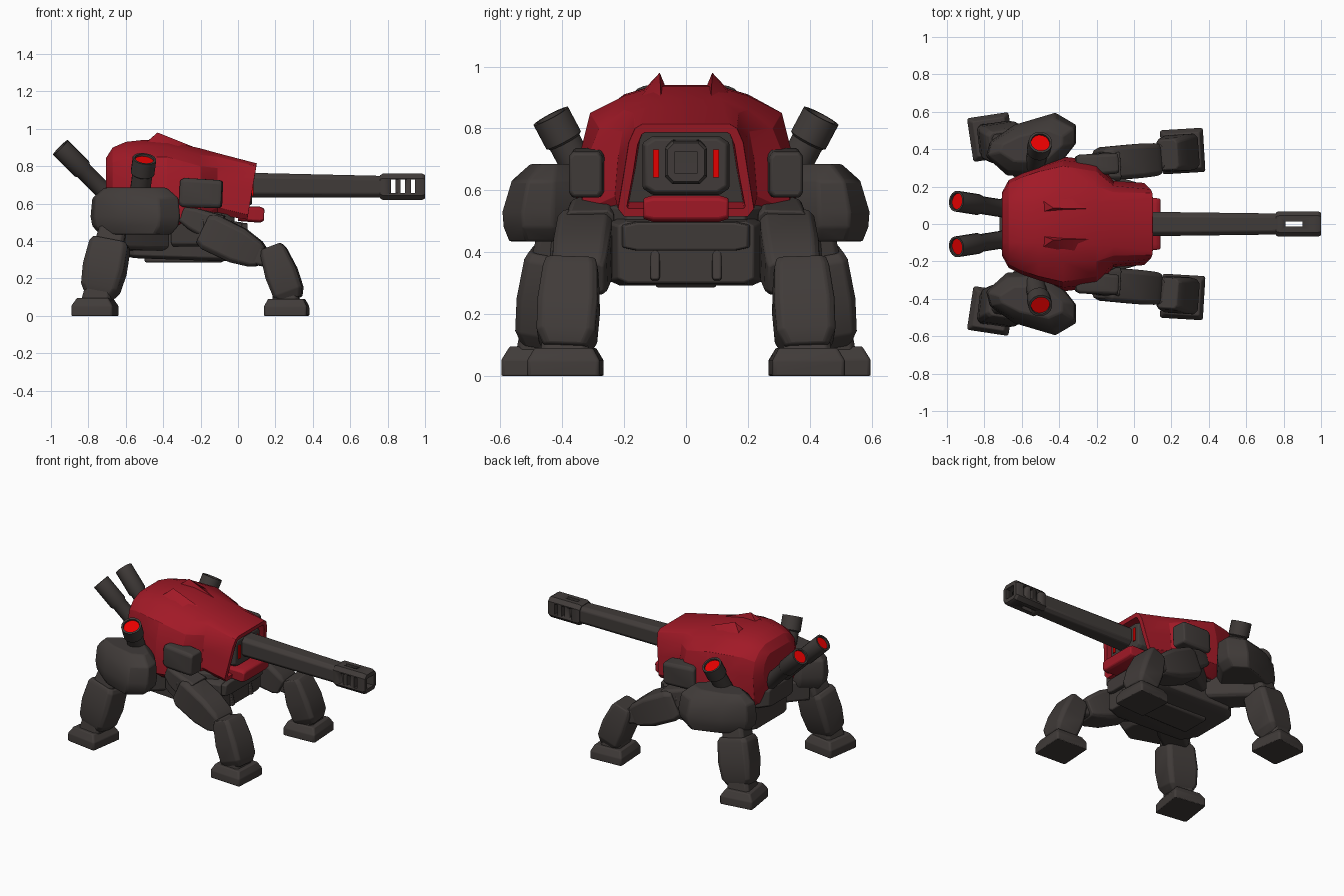
import bpy, bmesh, math
from mathutils import Vector

if "Cube" in bpy.data.objects:
    bpy.data.objects.remove(bpy.data.objects["Cube"])


def material(name, rgb):
    m = bpy.data.materials.new(name)
    m.diffuse_color = (*rgb, 1)
    m.use_nodes = True
    m.node_tree.nodes["Principled BSDF"].inputs["Base Color"].default_value = m.diffuse_color
    return m


RED = material("armour red", (0.36, 0.01, 0.02))
GREY = material("dark gunmetal", (0.052, 0.044, 0.041))
GLOW = material("glowing red", (1.0, 0.0, 0.0))


def finish(name, bm, mats, bevel=0.0):
    bmesh.ops.recalc_face_normals(bm, faces=bm.faces)
    mesh = bpy.data.meshes.new(name)
    bm.to_mesh(mesh)
    bm.free()
    for m in mats:
        mesh.materials.append(m)
    ob = bpy.data.objects.new(name, mesh)
    bpy.context.collection.objects.link(ob)
    bpy.ops.object.select_all(action='DESELECT')
    ob.select_set(True)
    bpy.context.view_layer.objects.active = ob
    if bevel:
        b = ob.modifiers.new("edge bevel", 'BEVEL')
        b.width, b.segments, b.limit_method, b.angle_limit = bevel, 2, 'ANGLE', math.radians(25)
    bpy.ops.object.shade_smooth_by_angle(angle=math.radians(32))
    return ob


def loft_bm(rings):
    bm = bmesh.new()
    vs = [[bm.verts.new(p) for p in r] for r in rings]
    n = len(vs[0])
    for a, b in zip(vs, vs[1:]):
        for i in range(n):
            bm.faces.new((a[i], a[(i + 1) % n], b[(i + 1) % n], b[i]))
    bm.faces.new(vs[0])
    bm.faces.new(vs[-1])
    return bm


def convex(name, pts, mat, bevel=0.01):
    bm = bmesh.new()
    for p in pts:
        bm.verts.new(p)
    r = bmesh.ops.convex_hull(bm, input=bm.verts)
    junk = [g for g in r["geom_interior"] if isinstance(g, bmesh.types.BMVert)]
    bmesh.ops.delete(bm, geom=junk, context='VERTS')
    bmesh.ops.dissolve_limit(bm, angle_limit=0.02, verts=bm.verts, edges=bm.edges)
    return finish(name, bm, [mat], bevel)


def box(name, lo, hi, mat, bevel=0.01):
    return convex(name, [(x, y, z) for x in (lo[0], hi[0]) for y in (lo[1], hi[1])
                         for z in (lo[2], hi[2])], mat, bevel)


def limb(name, p0, p1, stations, yaw=0.0, mat=GREY, bevel=0.006, c=0.78):
    """Chamfered box along p0-p1; stations are (t, half width, half depth)."""
    p0, p1 = Vector(p0), Vector(p1)
    d = (p1 - p0).normalized()
    side = Vector((-math.sin(yaw), math.cos(yaw), 0))
    side = (side - d * side.dot(d)).normalized()
    up = d.cross(side)
    oct8 = [(1, -c), (1, c), (c, 1), (-c, 1), (-1, c), (-1, -c), (-c, -1), (c, -1)]
    rings = [[p0.lerp(p1, t) + side * (a * w) + up * (b * h) for a, b in oct8]
             for t, w, h in stations]
    return finish(name, loft_bm(rings), [mat], bevel)


def tube(name, p0, p1, r, sides=16):
    """Pipe with a raised collar and a glowing recessed mouth."""
    p0, p1 = Vector(p0), Vector(p1)
    q = (p1 - p0).to_track_quat('Z', 'Y')
    L = (p1 - p0).length
    prof = [(0, r * .85), (L * .62, r * .85), (L * .65, r), (L, r), (L, r * .8), (L - .012, r * .78)]
    rings = [[p0 + q @ Vector((k * math.cos(2 * math.pi * i / sides),
                               k * math.sin(2 * math.pi * i / sides), z))
              for i in range(sides)] for z, k in prof]
    bm = loft_bm(rings)
    bm.faces.ensure_lookup_table()
    bm.faces[-1].material_index = 1
    return finish(name, bm, [GREY, GLOW])


# Turret shell: half sections (y, z) from top to bottom, lofted along x
sections = [
    (-.705, [(.10, .845), (.13, .83), (.16, .79), (.17, .73), (.15, .64), (.12, .60)]),
    (-.67, [(.10, .90), (.17, .87), (.215, .82), (.235, .73), (.22, .57), (.17, .52)]),
    (-.60, [(.10, .93), (.19, .895), (.25, .845), (.27, .73), (.26, .54), (.21, .48)]),
    (-.51, [(.10, .94), (.20, .91), (.28, .85), (.30, .73), (.30, .52), (.25, .47)]),
    (-.38, [(.10, .935), (.20, .905), (.31, .85), (.34, .73), (.36, .52), (.28, .465)]),
    (-.20, [(.11, .895), (.20, .86), (.28, .80), (.32, .70), (.34, .53), (.26, .47)]),
    (-.11, [(.12, .87), (.17, .85), (.205, .79), (.22, .70), (.23, .58), (.20, .54)]),
    (.10, [(.14, .815), (.165, .80), (.185, .755), (.20, .66), (.22, .54), (.20, .515)]),
]
rings = []
for x, half in sections:
    ring = half + [(-y, z) for y, z in reversed(half)]
    rake = 0.17 if x > 0 else 0
    rings.append([(x - (.81 - z) * rake, y, z) for y, z in ring])
bm = loft_bm(rings)
bm.faces.ensure_lookup_table()
front = bm.faces[-1]
bmesh.ops.recalc_face_normals(bm, faces=bm.faces)
bmesh.ops.inset_region(bm, faces=[front], thickness=.03)
bmesh.ops.inset_region(bm, faces=[front], thickness=.006, depth=-.09)
front.material_index = 1
finish("turret_shell", bm, [RED, GREY], .006)

# Gun mantlet, lip below it and barrel
limb("gun_mantlet", (-.1, 0, .68), (.075, 0, .68), [(0, .14, .095), (.85, .14, .095), (1, .13, .085)])
limb("front_lip", (.0, 0, .545), (.14, 0, .54), [(0, .138, .038), (.85, .138, .043), (1, .135, .032)],
     mat=RED)
limb("gun_barrel", (.0, 0, .70), (.78, 0, .69), [(0, .066, .066), (1, .056, .058)], c=.65)
muzzle = limb("muzzle_brake", (.76, 0, .69), (1, 0, .69),
              [(0, .062, .062), (.06, .068, .07), (.94, .068, .07), (1, .06, .062)], bevel=0, c=.65)
cuts = [box("bore_cutter", (.78, -.036, .654), (1.1, .036, .726), GREY, 0)]
cuts += [box("side_slot_cutter", (x, -.2, .656), (x + .023, .2, .728), GREY, 0)
         for x in (.818, .870, .924)]
cuts += [box("top_slot_cutter", (.81, -.014, .5), (.90, .014, .9), GREY, 0)]
for c in cuts:
    mod = muzzle.modifiers.new("cut", 'BOOLEAN')
    mod.operation, mod.object, mod.solver = 'DIFFERENCE', c, 'EXACT'
    c.hide_render = True
    bpy.context.view_layer.objects.active = muzzle
    bpy.ops.object.modifier_apply(modifier=mod.name)
    bpy.data.objects.remove(c)

# Chassis, belly plates and rear block
limb("chassis", (-.64, 0, .41), (.02, 0, .40),
     [(0, .17, .08), (.12, .24, .10), (.85, .25, .11), (1, .22, .10)], c=.85)
limb("turret_ring", (-.55, 0, .50), (-.02, 0, .50), [(0, .2, .05), (.15, .27, .06), (.8, .25, .06), (1, .19, .05)])
box("belly_plate", (-.50, -.10, .285), (-.08, .10, .33), GREY, .012)
limb("rear_block", (-.72, 0, .55), (-.5, 0, .55), [(0, .13, .06), (.3, .17, .08), (1, .2, .09)])
limb("chassis_nose", (-.04, 0, .455), (.05, 0, .45), [(0, .22, .05), (1, .20, .045)])

# Mirrored parts
for s, tag in ((1, "left"), (-1, "right")):
    def m(x, y, z):
        return (x, s * y, z)

    # mantlet lights
    ys = sorted((s * .087, s * .106))
    box("mantlet_light_" + tag, (.06, ys[0], .642), (.082, ys[1], .732), GLOW, 0)
    # crest fins on the turret roof
    convex("roof_fin_" + tag, [m(-.43, .085, .98), m(-.51, .14, .91), m(-.50, .06, .92),
                               m(-.18, .08, .88), m(-.25, .18, .86), m(-.4, .16, .90)], RED, 0)
    # shoulder box beside the turret
    limb("shoulder_box_" + tag, m(-.31, .31, .66), m(-.085, .325, .65),
         [(0, .05, .065), (.1, .06, .078), (.92, .055, .075), (1, .05, .068)], yaw=s * .08)
    # exhaust pipes
    tube("rear_exhaust_" + tag, m(-.62, .07, .57), m(-.95, .122, .90), .056)
    tube("side_exhaust_" + tag, m(-.53, .32, .62), m(-.50, .437, .84), .064)
    # rear hip armour: outline in plan with sloped top and bottom
    plan = [(-.42, .595), (-.31, .53), (-.31, .43), (-.45, .25), (-.68, .26), (-.79, .36), (-.77, .44), (-.64, .53)]
    cx, cy = -.55, .41
    hip = []
    for z, kx, ky in ((.435, .80, .88), (.48, .96, .98), (.53, 1, 1), (.63, .96, .84), (.685, .70, .5)):
        hip += [m(cx + (x - cx) * kx, cy + (y - cy) * ky, z) for x, y in plan]
    convex("rear_hip_armour_" + tag, hip, GREY, .008)
    limb("rear_hip_link_" + tag, m(-.42, .18, .43), m(-.66, .38, .43),
         [(0, .08, .08), (.5, .09, .08), (1, .08, .07)], yaw=s * 2.4)
    # rear leg
    yr = s * .15
    limb("rear_knee_" + tag, m(-.66, .40, .48), m(-.69, .42, .35), [(0, .07, .07), (1, .08, .08)], yaw=yr)
    limb("rear_shin_" + tag, m(-.68, .42, .40), m(-.745, .465, .10),
         [(0, .08, .09), (.08, .09, .105), (.5, .095, .112), (.85, .085, .10), (1, .06, .07)], yaw=yr)
    limb("rear_ankle_" + tag, m(-.74, .46, .15), m(-.755, .465, .06), [(0, .07, .07), (1, .08, .08)], yaw=yr)
    limb("rear_foot_" + tag, m(-.765, .465, 0), m(-.765, .465, .095),
         [(0, .118, .112), (.55, .118, .112), (1, .095, .085)], yaw=yr, c=.93)
    # front leg
    yf = s * .06
    limb("front_hip_" + tag, m(-.32, .20, .44), m(-.14, .31, .45), [(0, .08, .07), (1, .09, .08)], yaw=s * .6)
    limb("front_hip_cover_" + tag, m(-.30, .30, .545), m(-.10, .31, .46),
         [(0, .05, .04), (.3, .07, .06), (1, .08, .08)], yaw=s * .1)
    limb("front_thigh_" + tag, m(-.185, .32, .465), m(.125, .345, .315),
         [(0, .075, .08), (.12, .09, .10), (.6, .092, .098), (.9, .088, .075), (1, .08, .055)], yaw=s * .08)
    limb("front_knee_" + tag, m(.05, .35, .335), m(.20, .37, .30), [(0, .07, .05), (1, .07, .05)], yaw=s * .1)
    limb("front_shin_" + tag, m(.18, .37, .37), m(.285, .388, .085),
         [(0, .08, .055), (.1, .088, .07), (.5, .098, .086), (.85, .095, .082), (1, .07, .06)], yaw=yf)
    limb("front_ankle_" + tag, m(.25, .385, .15), m(.26, .39, .06), [(0, .07, .06), (1, .08, .075)], yaw=yf)
    limb("front_foot_" + tag, m(.26, .39, 0), m(.26, .39, .09),
         [(0, .118, .115), (.55, .118, .115), (1, .095, .095)], yaw=yf, c=.93)
    # ribs under the chassis nose
    limb("nose_rib_" + tag, m(-.10, .10, .33), m(.03, .10, .36), [(0, .018, .04), (1, .015, .05)])
